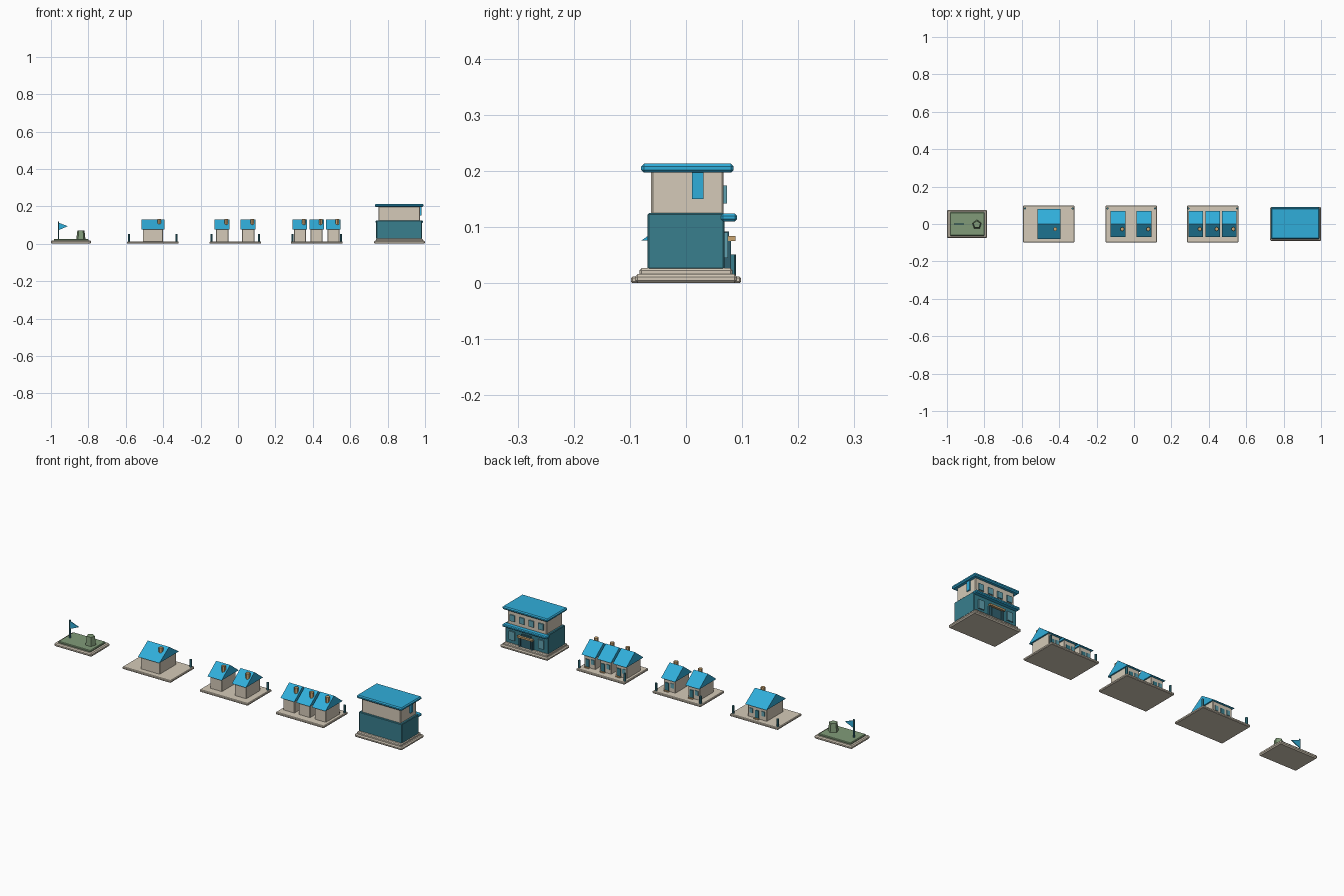
import bpy, bmesh, math

if "Cube" in bpy.data.objects:
    bpy.data.objects.remove(bpy.data.objects["Cube"])

COLORS = {
    "cream": (0.66, 0.59, 0.48), "teal": (0.04, 0.21, 0.27), "blue": (0.03, 0.42, 0.70),
    "green": (0.22, 0.33, 0.19), "tan": (0.60, 0.38, 0.17), "dark": (0.03, 0.12, 0.16),
    "glass": (0.12, 0.36, 0.44),
}
MATS = {}
for key, rgb in COLORS.items():
    MATS[key] = bpy.data.materials.new(key + "_paint")
    MATS[key].diffuse_color = (*rgb, 1)


def finish(name, bm, color):
    bmesh.ops.recalc_face_normals(bm, faces=bm.faces)
    mesh = bpy.data.meshes.new(name)
    bm.to_mesh(mesh)
    bm.free()
    mesh.materials.append(MATS[color])
    ob = bpy.data.objects.new(name, mesh)
    bpy.context.collection.objects.link(ob)
    return ob


def box(name, color, x, y, z, bevel=0):
    """Box from (min, max) ranges, optionally with chamfered edges."""
    bm = bmesh.new()
    bmesh.ops.create_cube(bm, size=1)
    for v in bm.verts:
        for i, (a, b) in enumerate((x, y, z)):
            v.co[i] = (a + b) / 2 + v.co[i] * (b - a)
    if bevel:
        bmesh.ops.bevel(bm, geom=bm.edges[:], offset=bevel, segments=1,
                        affect='EDGES', profile=0.5)
    return finish(name, bm, color)


def post(name, color, x, y, z, r1, r2, sides):
    """Tapered low-poly cylinder."""
    bm = bmesh.new()
    bmesh.ops.create_cone(bm, cap_ends=True, segments=sides, radius1=r1, radius2=r2,
                          depth=z[1] - z[0])
    bmesh.ops.translate(bm, verts=bm.verts, vec=(x, y, (z[0] + z[1]) / 2))
    return finish(name, bm, color)


def prism(name, color, profile, direction):
    """Extrude a closed 3D profile along a direction."""
    bm = bmesh.new()
    face = bm.faces.new([bm.verts.new(p) for p in profile])
    ext = bmesh.ops.extrude_face_region(bm, geom=[face])
    bmesh.ops.translate(bm, vec=direction,
                        verts=[g for g in ext["geom"] if isinstance(g, bmesh.types.BMVert)])
    return finish(name, bm, color)


def house(name, cx, hw, hd, wide):
    # walls and gable roof with overhanging eaves
    wall_y = hd - 0.013
    box(name + "_walls", "cream", (cx - hw + .007, cx + hw - .007), (-wall_y, wall_y), (.008, .079), .002)
    prism(name + "_roof", "blue",
          [(cx - hw, -hd, .076), (cx - hw, hd, .076), (cx - hw, 0, .130)], (2 * hw, 0, 0))
    # chimney
    post(name + "_chimney", "tan", cx + hw * .55, -.027, (.09, .131), .011, .011, 6)
    # facade with door, step and windows
    dx = 0 if wide else .012
    box(name + "_door", "teal", (cx + dx - .010, cx + dx + .010), (wall_y - .002, wall_y + .004), (.010, .055))
    box(name + "_step", "tan", (cx + dx - .013, cx + dx + .013), (wall_y, wall_y + .012), (.008, .016))
    for i, wx in enumerate((-.034, .034) if wide else (-.017,)):
        box(f"{name}_window_{i}", "glass", (cx + wx - .009, cx + wx + .009),
            (wall_y - .002, wall_y + .003), (.034, .058))


# construction site: slab, lawn, stump and pennant
box("site_slab", "cream", (-1, -.785), (-.075, .075), (0, .017), .005)
box("site_lawn", "green", (-.985, -.80), (-.063, .063), (.012, .025), .003)
post("site_stump", "green", -.84, -.003, (.023, .07), .026, .020, 5)
post("flag_pole", "teal", -.96, 0, (.022, .118), .004, .004, 6)
prism("flag_pennant", "blue", [(-.958, -.002, .112), (-.958, -.002, .073), (-.91, -.002, .094)], (0, .004, 0))

# three house plots: plot centre, post offset, roofs
PLOTS = [
    ("single", -.455, .127, [(-.455, .061)], .08),
    ("double", -.014, .127, [(-.085, .040), (.054, .040)], .07),
    ("triple", .421, .130, [(.331, .039), (.420, .039), (.510, .039)], .07),
]
for name, cx, off, homes, hd in PLOTS:
    box(name + "_plot_slab", "cream", (cx - .138, cx + .138), (-.098, .098), (0, .012), .003)
    for s in (-1, 1):
        post(f"{name}_gate_post_{s}", "teal", cx + s * off, .083, (.01, .051), .006, .006, 6)
    for i, (hx, hw) in enumerate(homes):
        house(f"{name}_house_{i}", hx, hw, hd, name == "single")

# large two-storey building
HX = .862
box("hall_slab", "cream", (.728, 1.0), (-.091, .091), (0, .016), .005)
box("hall_plinth", "cream", (.737, .988), (-.083, .083), (.012, .027), .004)
box("hall_lower_floor", "teal", (.739, .985), (-.069, .069), (.024, .125), .003)
box("hall_upper_floor", "cream", (.751, .973), (-.062, .067), (.12, .20), .003)
box("hall_roof", "blue", (.732, .992), (-.080, .085), (.197, .213), .005)
box("hall_awning", "blue", (.735, .989), (.062, .091), (.110, .124), .004)
# side banner
box("hall_side_banner", "blue", (.970, .980), (.011, .031), (.150, .197))
# facade windows, mirrored about the centre
for s in (-1, 1):
    for k, d in enumerate((.027, .082)):
        box(f"hall_upper_window_{s}_{k}", "glass", (HX + s * d - .014, HX + s * d + .014),
            (.064, .073), (.142, .174))
    box(f"hall_lower_window_{s}", "glass", (HX + s * .083 - .016, HX + s * .083 + .016),
        (.066, .075), (.045, .090))
    box(f"hall_door_pillar_{s}", "dark", (HX + s * .036 - .005, HX + s * .036 + .005),
        (.066, .080), (.025, .078))
# entrance door and plate above it
box("hall_door", "dark", (HX - .026, HX + .026), (.066, .077), (.025, .092))
box("hall_door_plate", "tan", (HX - .043, HX + .043), (.074, .088), (.075, .084))

for m in bpy.data.materials:
    if m.users and not m.is_grease_pencil:
        m.use_nodes = True
        m.node_tree.nodes["Principled BSDF"].inputs["Base Color"].default_value = m.diffuse_color
